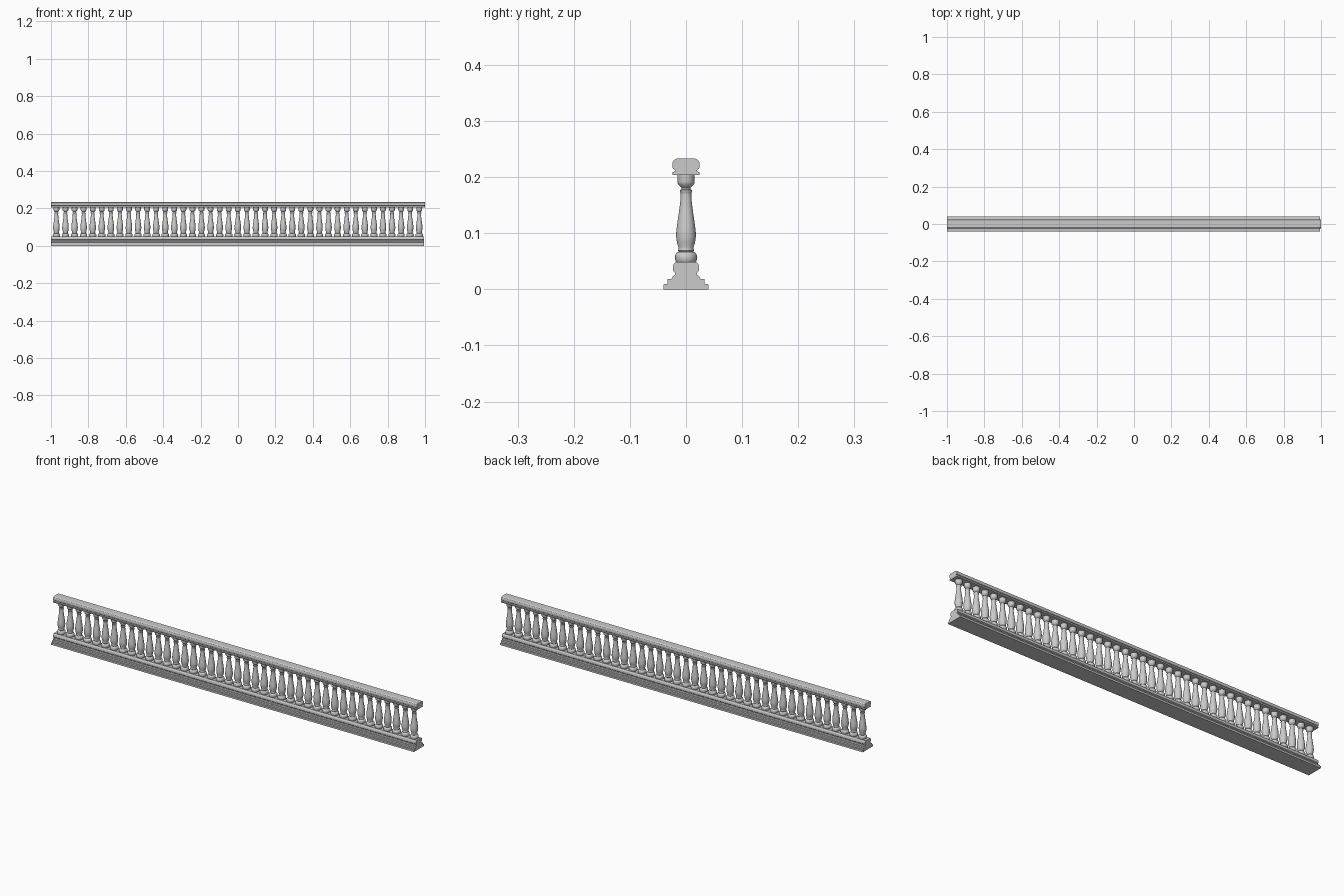
import bpy, bmesh, math

if "Cube" in bpy.data.objects:
    bpy.data.objects.remove(bpy.data.objects["Cube"])

def finish(bm, name, angle):
    bmesh.ops.recalc_face_normals(bm, faces=bm.faces)
    me = bpy.data.meshes.new(name)
    bm.to_mesh(me)
    bm.free()
    ob = bpy.data.objects.new(name, me)
    bpy.context.collection.objects.link(ob)
    bpy.ops.object.select_all(action='DESELECT')
    ob.select_set(True)
    bpy.context.view_layer.objects.active = ob
    bpy.ops.object.shade_smooth_by_angle(angle=math.radians(angle))
    return ob

def moulding(name, half, x0, x1):
    """Mirror a half section (y, z) and extrude it along x."""
    bm = bmesh.new()
    section = half + [(-y, z) for y, z in reversed(half)]
    face = bm.faces.new([bm.verts.new((x0, y, z)) for y, z in section])
    out = bmesh.ops.extrude_face_region(bm, geom=[face], use_keep_orig=True)
    moved = [g for g in out['geom'] if isinstance(g, bmesh.types.BMVert)]
    bmesh.ops.translate(bm, verts=moved, vec=(x1 - x0, 0, 0))
    return finish(bm, name, 30)

def lathe(name, profile, sides=24):
    """Revolve a closed (radius, z) profile around z."""
    bm = bmesh.new()
    rings = [[bm.verts.new((r * math.cos(2 * math.pi * i / sides),
                            r * math.sin(2 * math.pi * i / sides), z))
              for i in range(sides)] for r, z in profile]
    for a, b in zip(rings, rings[1:]):
        for i in range(sides):
            j = (i + 1) % sides
            bm.faces.new((a[i], a[j], b[j], b[i]))
    bm.faces.new(rings[0])
    bm.faces.new(rings[-1])
    return finish(bm, name, 40)

# stepped plinth with a moulded upper course
moulding("base_rail", [
    (.040, 0), (.040, .009), (.033, .010), (.033, .018), (.025, .019),
    (.024, .023), (.020, .026), (.020, .030), (.023, .033), (.0235, .040),
    (.022, .045), (.018, .049)], -1, .995)

# rounded handrail over a flat fillet
moulding("handrail", [
    (.024, .204), (.024, .209), (.020, .210), (.020, .213), (.023, .215),
    (.0245, .219), (.0245, .225), (.022, .230), (.017, .233)], -1, 1)

# turned baluster
profile = [
    (.017, .048), (.019, .051), (.0195, .057), (.019, .062), (.016, .066),
    (.013, .067), (.0145, .069), (.0135, .072), (.0135, .075), (.016, .083),
    (.0175, .093), (.0175, .101), (.016, .115), (.013, .135), (.0105, .153),
    (.0095, .169), (.0095, .172), (.011, .174), (.011, .177), (.008, .178),
    (.008, .181), (.011, .184), (.0145, .188), (.0155, .191), (.0155, .205)]
first = lathe("baluster_01", profile)

# repeat the baluster along the rail
count, start, step = 41, -.971, .0485
first.location.x = start
for k in range(1, count):
    ob = first.copy()
    ob.name = f"baluster_{k + 1:02d}"
    ob.location.x = start + k * step
    bpy.context.collection.objects.link(ob)
